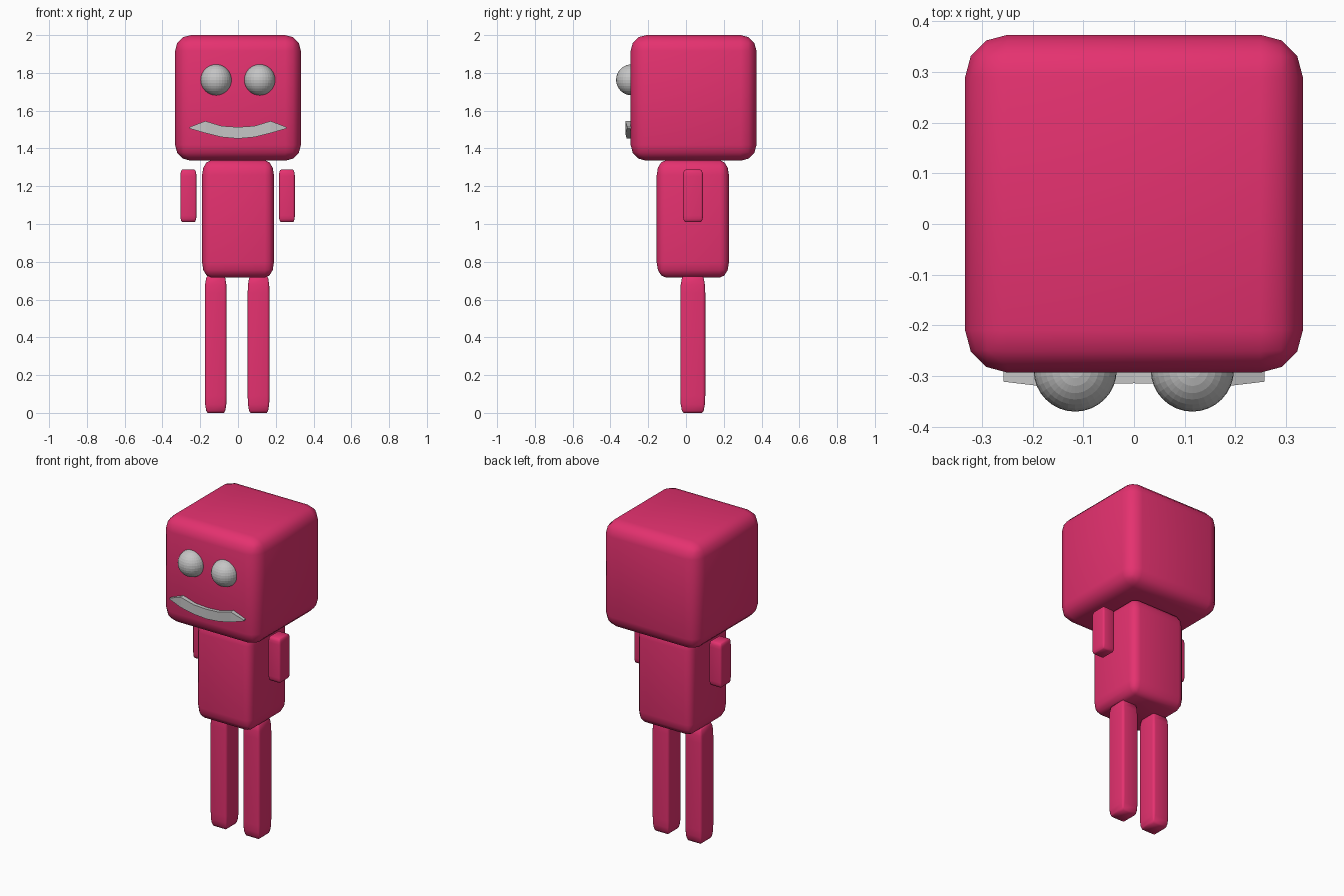
import bpy
import bmesh

if "Cube" in bpy.data.objects:
    bpy.data.objects.remove(bpy.data.objects["Cube"])


def material(name, rgb):
    m = bpy.data.materials.new(name)
    m.diffuse_color = (*rgb, 1)
    m.use_nodes = True
    m.node_tree.nodes["Principled BSDF"].inputs["Base Color"].default_value = m.diffuse_color
    return m


PINK = material("pink", (0.78, 0.031, 0.16))
GREY = material("light grey", (0.56, 0.56, 0.56))


def finish(name, bm, mat, smooth):
    bmesh.ops.recalc_face_normals(bm, faces=bm.faces)
    for f in bm.faces:
        f.smooth = smooth
    mesh = bpy.data.meshes.new(name)
    bm.to_mesh(mesh)
    bm.free()
    mesh.materials.append(mat)
    ob = bpy.data.objects.new(name, mesh)
    bpy.context.collection.objects.link(ob)
    return ob


def rounded_box(name, x, y, z):
    """Unit cube with rounded edges, stretched to the (min, max) ranges."""
    bm = bmesh.new()
    bmesh.ops.create_cube(bm, size=1)
    bmesh.ops.bevel(bm, geom=bm.edges[:], offset=0.125, segments=3,
                    profile=0.5, affect='EDGES')
    ranges = (x, y, z)
    bmesh.ops.scale(bm, vec=[b - a for a, b in ranges], verts=bm.verts)
    bmesh.ops.translate(bm, vec=[(a + b) / 2 for a, b in ranges], verts=bm.verts)
    return finish(name, bm, PINK, True)


# Head and body
rounded_box("head", (-0.333, 0.333), (-0.293, 0.373), (1.335, 2.0))
rounded_box("body", (-0.19, 0.19), (-0.155, 0.227), (0.717, 1.337))

# Arms and legs
rounded_box("left_arm", (-0.305, -0.22), (-0.016, 0.09), (1.01, 1.288))
rounded_box("right_arm", (0.217, 0.301), (-0.016, 0.09), (1.01, 1.288))
rounded_box("left_leg", (-0.176, -0.06), (-0.03, 0.102), (0.0, 0.725))
rounded_box("right_leg", (0.051, 0.167), (-0.03, 0.102), (0.0, 0.725))

# Eyes
for side, x in (("left", -0.116), ("right", 0.115)):
    bm = bmesh.new()
    bmesh.ops.create_uvsphere(bm, u_segments=32, v_segments=16, radius=0.082)
    bmesh.ops.translate(bm, vec=(x, -0.288, 1.763), verts=bm.verts)
    finish(side + "_eye", bm, GREY, False)

# Mouth: a curved strip with pointed ends; each station is x, front y, low z, high z
half = [(0.0, -0.314, 1.452, 1.513), (0.087, -0.316, 1.46, 1.519),
        (0.173, -0.321, 1.481, 1.545), (0.257, -0.311, 1.506, 1.513)]
stations = [(-x, y, a, b) for x, y, a, b in half[:0:-1]] + half
bm = bmesh.new()
rings = [[bm.verts.new(p) for p in ((x, y, lo), (x, y, hi),
                                    (x, -0.275, hi), (x, -0.275, lo))]
         for x, y, lo, hi in stations]
for r, s in zip(rings, rings[1:]):
    for i in range(4):
        j = (i + 1) % 4
        bm.faces.new((r[i], r[j], s[j], s[i]))
bm.faces.new(rings[0])
bm.faces.new(rings[-1])
finish("mouth", bm, GREY, False)
